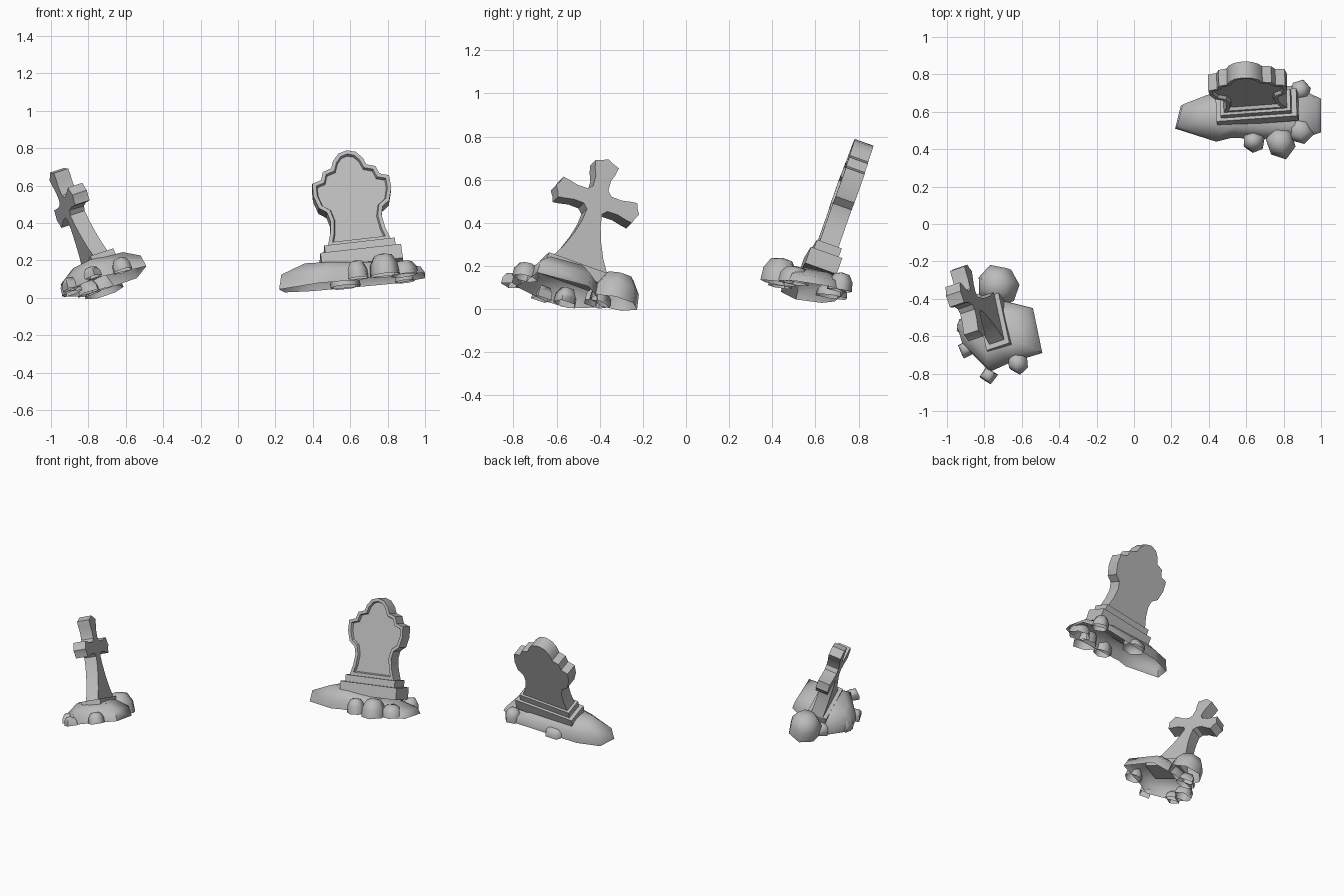
import bpy, bmesh, math, random
from mathutils import Matrix, Vector

random.seed(4)
if "Cube" in bpy.data.objects:
    bpy.data.objects.remove(bpy.data.objects["Cube"])

stone = bpy.data.materials.new("grey_stone")
stone.use_nodes = True
stone.diffuse_color = (0.5, 0.5, 0.5, 1)
stone.node_tree.nodes["Principled BSDF"].inputs["Base Color"].default_value = (0.5, 0.5, 0.5, 1)


def frame(origin, side, up):
    """Leaning frame whose z axis is the leaning up direction."""
    z = Vector(up).normalized()
    y = z.cross(Vector(side)).normalized()
    x = y.cross(z)
    return Matrix.Translation(origin) @ Matrix((x, y, z)).transposed().to_4x4()


def finish(name, bm, place, angle):
    bmesh.ops.recalc_face_normals(bm, faces=bm.faces)
    mesh = bpy.data.meshes.new(name)
    bm.to_mesh(mesh)
    bm.free()
    mesh.materials.append(stone)
    obj = bpy.data.objects.new(name, mesh)
    bpy.context.collection.objects.link(obj)
    obj.matrix_world = place
    bpy.ops.object.select_all(action="DESELECT")
    obj.select_set(True)
    bpy.context.view_layer.objects.active = obj
    bpy.ops.object.shade_smooth_by_angle(angle=math.radians(angle))


def slab(name, half, thick, base, place, panel=False):
    """Mirrored half profile extruded front to back, with an optional sunken panel."""
    outline = half + [(-x, z) for x, z in reversed(half) if x > 0]
    bm = bmesh.new()
    front = bm.faces.new([bm.verts.new((x, -thick / 2, z + base)) for x, z in outline])
    back = bmesh.ops.extrude_face_region(bm, geom=[front], use_keep_orig=True)["geom"]
    bmesh.ops.translate(bm, vec=(0, thick, 0),
                        verts=[v for v in back if isinstance(v, bmesh.types.BMVert)])
    bmesh.ops.recalc_face_normals(bm, faces=bm.faces)
    if panel:
        for width, depth in ((0.02, 0), (0.006, -0.018)):
            bmesh.ops.inset_individual(bm, faces=[front], thickness=width,
                                       depth=depth, use_even_offset=True)
    finish(name, bm, place, 35)


def block(name, size, centre, place):
    bm = bmesh.new()
    bmesh.ops.create_cube(bm, size=1)
    bmesh.ops.scale(bm, vec=size, verts=bm.verts)
    bmesh.ops.translate(bm, vec=centre, verts=bm.verts)
    finish(name, bm, place, 30)


def rock(name, outline, height, place, lean=0.0):
    """Open-bottomed dome over a ground-plan outline, resting on the sloping ground."""
    o, up = place.translation, place.col[2].to_3d()
    inverse = place.inverted()
    ground = []
    for x, y in outline:
        z = o.z - ((x - o.x) * up.x + (y - o.y) * up.y) / up.z
        ground.append(inverse @ Vector((x, y, z)))
    mid = sum(ground, Vector()) / len(ground)
    bm = bmesh.new()
    rings = []
    for scale, level in ((1, 0), (0.95, 0.5), (0.62, 0.9)):
        ring = []
        for p in ground:
            q = mid.lerp(p, scale)
            q.z = height * level * (1 + lean * q.x)
            ring.append(bm.verts.new(q))
        rings.append(ring)
    top = bm.verts.new(mid + Vector((0, 0, height * (1 + lean * mid.x))))
    n = len(ground)
    for i in range(n):
        j = (i + 1) % n
        for low, high in zip(rings, rings[1:]):
            bm.faces.new((low[i], low[j], high[j], high[i]))
        bm.faces.new((rings[-1][i], rings[-1][j], top))
    finish(name, bm, place, 75)


def pebble(name, x, y, r, height, sides, place):
    turn = random.uniform(0, math.tau)
    points = []
    for i in range(sides):
        a, s = turn + math.tau * i / sides, r * random.uniform(0.9, 1.1)
        points.append((x + s * math.cos(a), y + s * math.sin(a)))
    rock(name, points, height, place)


# Headstone: stepped plinth and lobed slab with a sunken panel
head = frame((0.675, 0.582, 0.084), (0.99, 0.07, 0.11), (-0.13, 0.33, 0.935))
block("headstone_lower_plinth", (0.435, 0.155, 0.08), (0, 0, 0.125), head)
block("headstone_upper_plinth", (0.38, 0.122, 0.045), (0, 0, 0.1875), head)
slab("headstone", [(0.17, 0), (0.148, 0.07), (0.138, 0.14), (0.15, 0.19), (0.19, 0.22),
                   (0.21, 0.29), (0.207, 0.36), (0.158, 0.375), (0.142, 0.42),
                   (0.095, 0.435), (0.08, 0.475), (0.047, 0.513), (0, 0.527)],
     0.092, 0.21, head, panel=True)

# Earth mound and rocks around the headstone, on gently sloping ground
head_ground = frame((0.61, 0.57, 0.078), (1, 0, 0.11), (-0.11, 0.16, 1))
rock("headstone_mound", [(0.22, 0.51), (0.25, 0.63), (0.40, 0.69), (0.85, 0.74), (1.0, 0.67),
                         (1.0, 0.49), (0.88, 0.45), (0.52, 0.46), (0.44, 0.44)],
     0.115, head_ground, lean=-1.0)
for i, spec in enumerate([(0.64, 0.435, 0.06, 0.10, 6), (0.785, 0.43, 0.085, 0.12, 6),
                          (0.895, 0.71, 0.055, 0.085, 6), (0.89, 0.50, 0.07, 0.08, 6),
                          (0.57, 0.67, 0.08, 0.06, 6)]):
    pebble(f"headstone_rock_{i + 1}", *spec, head_ground)

# Cross: flared arms on a widening stem, with a low plinth
cross = frame((-0.712, -0.535, 0.073), (-0.2, 0.92, -0.33), (-0.375, 0.24, 0.895))
block("cross_plinth", (0.30, 0.135, 0.06), (-0.015, 0, 0.10), cross)
slab("cross", [(0.138, 0), (0.098, 0.07), (0.066, 0.15), (0.046, 0.22), (0.038, 0.28),
               (0.06, 0.302), (0.11, 0.303), (0.15, 0.294), (0.185, 0.288), (0.194, 0.315),
               (0.208, 0.34), (0.194, 0.365), (0.185, 0.392), (0.15, 0.386), (0.11, 0.377),
               (0.06, 0.378), (0.038, 0.4), (0.038, 0.45), (0.052, 0.49), (0.058, 0.525),
               (0.03, 0.535), (0, 0.55)],
     0.085, 0.13, cross)

# Earth mound and rocks around the cross, on sloping ground
cross_ground = frame((-0.7, -0.57, 0.082), (1, 0, 0.3), (-0.3, 0.204, 1))
rock("cross_mound", [(-0.54, -0.45), (-0.49, -0.69), (-0.66, -0.74), (-0.77, -0.79),
                     (-0.91, -0.65), (-0.94, -0.55), (-0.85, -0.42), (-0.70, -0.41)],
     0.13, cross_ground)
for i, spec in enumerate([(-0.715, -0.335, 0.105, 0.145, 7), (-0.615, -0.745, 0.058, 0.075, 6),
                          (-0.775, -0.815, 0.045, 0.06, 4), (-0.89, -0.67, 0.05, 0.065, 4),
                          (-0.89, -0.56, 0.055, 0.08, 5), (-0.79, -0.42, 0.065, 0.07, 5)]):
    pebble(f"cross_rock_{i + 1}", *spec, cross_ground)
